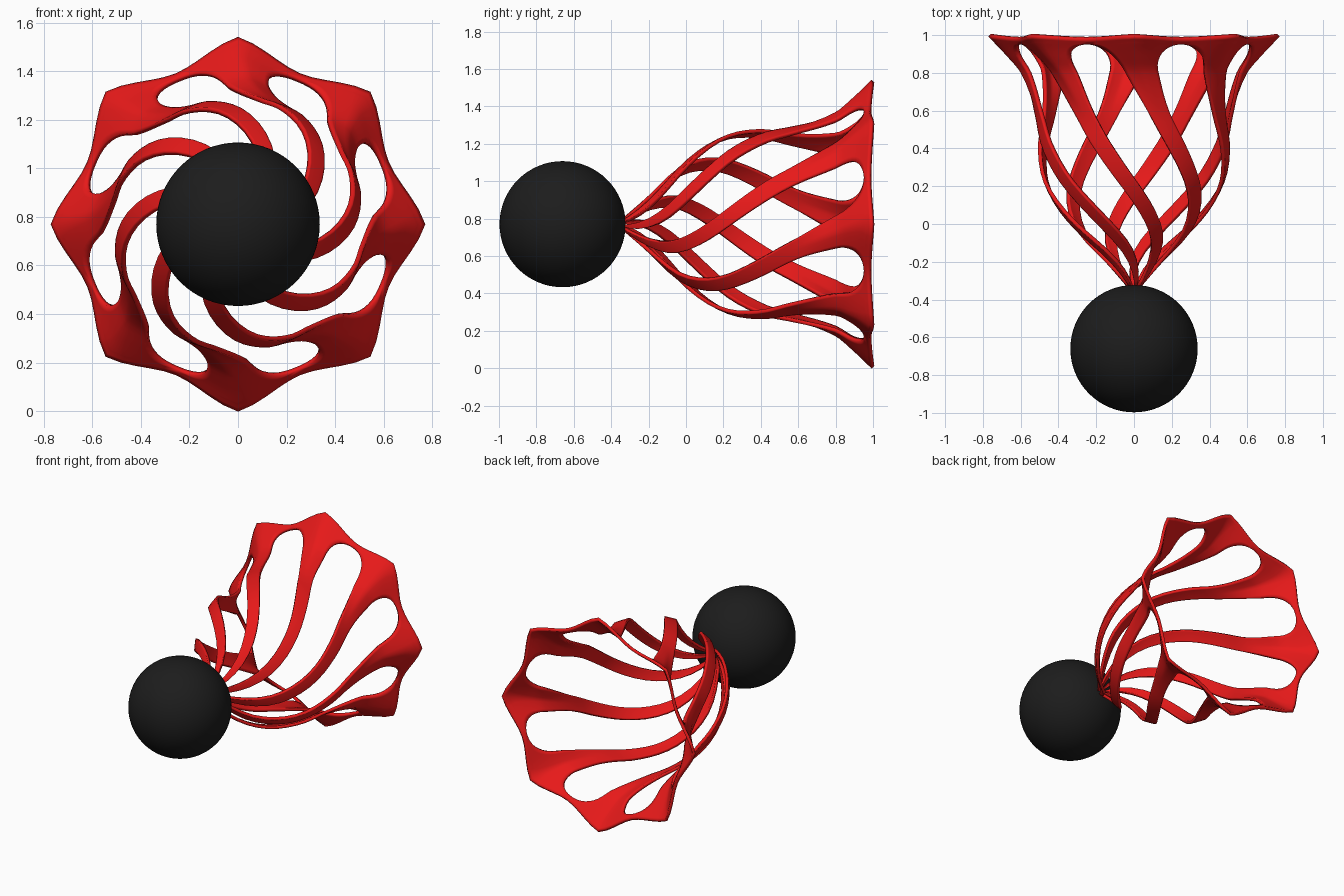
import bpy, bmesh
from math import sin, cos, pi, radians, sqrt

if "Cube" in bpy.data.objects:
    bpy.data.objects.remove(bpy.data.objects["Cube"])

CZ = 0.77          # height of the long axis (runs along y)
N = 8              # number of ribs


def curve(pts, y):
    """Smooth interpolation through (y, value) points."""
    n = len(pts)
    i = 0
    while i < n - 2 and y > pts[i + 1][0]:
        i += 1

    def slope(k):
        a, b = pts[max(k - 1, 0)], pts[min(k + 1, n - 1)]
        return (b[1] - a[1]) / (b[0] - a[0])
    (y0, v0), (y1, v1) = pts[i], pts[i + 1]
    d = y1 - y0
    t = min(max((y - y0) / d, 0), 1)
    return ((2*t**3 - 3*t*t + 1) * v0 + (t**3 - 2*t*t + t) * d * slope(i)
            + (3*t*t - 2*t**3) * v1 + (t**3 - t*t) * d * slope(i + 1))


def material(name, col):
    m = bpy.data.materials.new(name)
    m.diffuse_color = (*col, 1)
    m.use_nodes = True
    m.node_tree.nodes["Principled BSDF"].inputs["Base Color"].default_value = m.diffuse_color
    return m


def smooth(ob, angle):
    bpy.ops.object.select_all(action='DESELECT')
    ob.select_set(True)
    bpy.context.view_layer.objects.active = ob
    bpy.ops.object.shade_smooth_by_angle(angle=radians(angle))


# Skirt profile: radius, twist and rib half-width (degrees) along y
RADIUS = [(-.35, .01), (-.2, .14), (0, .335), (.2, .46), (.4, .51),
          (.6, .525), (.8, .59), (.9, .67), (1, .765)]
TWIST = [(-.35, 108), (-.2, 88), (0, 63), (.2, 43), (.4, 27),
         (.6, 14), (.8, 4.5), (.92, .8), (1, 0)]
WIDTH = [(-.35, 12), (-.2, 9), (0, 7), (.2, 6), (.4, 6), (.6, 6.3), (.8, 8.5)]
HOLE_Y, HOLE_END = .8, .97

rows = [(-.35 + 1.15 * i / 22) for i in range(23)]
rows = [(y, curve(WIDTH, y)) for y in rows]
for i in range(1, 11):                      # rounded hole ends
    a = pi / 2 * i / 10
    rows.append((HOLE_Y + (HOLE_END - HOLE_Y) * sin(a), 22.5 - 14 * cos(a)))
rows += [(.985, 22.5), (1, 22.5)]

# Ribbed skirt: eight twisted ribs joining into a scalloped rim
COLS = 10
bm = bmesh.new()
for k in range(N):
    grid = []
    for y, half in rows:
        line = []
        for j in range(COLS + 1):
            phi = half * (2 * j / COLS - 1)
            dip = sin(pi / 2 * (abs(phi) / 22.5) ** 1.15)
            fade = min(max((y - .6) / .4, 0), 1)
            r = curve(RADIUS, y) - .10 * dip * fade
            th = radians(360 / N * k + curve(TWIST, y) + phi)
            line.append(bm.verts.new((r * sin(th), y - .015 * dip * fade ** 2,
                                      CZ + r * cos(th))))
        grid.append(line)
    for a, b in zip(grid, grid[1:]):
        for j in range(COLS):
            bm.faces.new((a[j], a[j + 1], b[j + 1], b[j]))
bmesh.ops.remove_doubles(bm, verts=bm.verts, dist=1e-4)
bmesh.ops.recalc_face_normals(bm, faces=bm.faces)
me = bpy.data.meshes.new("ribbed_skirt")
bm.to_mesh(me)
bm.free()
skirt = bpy.data.objects.new("ribbed_skirt", me)
bpy.context.collection.objects.link(skirt)
me.materials.append(material("red", (.8, .01, .01)))
smooth(skirt, 40)
sol = skirt.modifiers.new("thickness", 'SOLIDIFY')
sol.thickness = .02
sol.offset = 0

# Round head
bpy.ops.mesh.primitive_uv_sphere_add(segments=64, ring_count=32, radius=.337,
                                     location=(0, -.66, CZ))
ball = bpy.context.object
ball.name = "round_head"
ball.data.materials.append(material("black", (.012, .012, .012)))
smooth(ball, 60)
